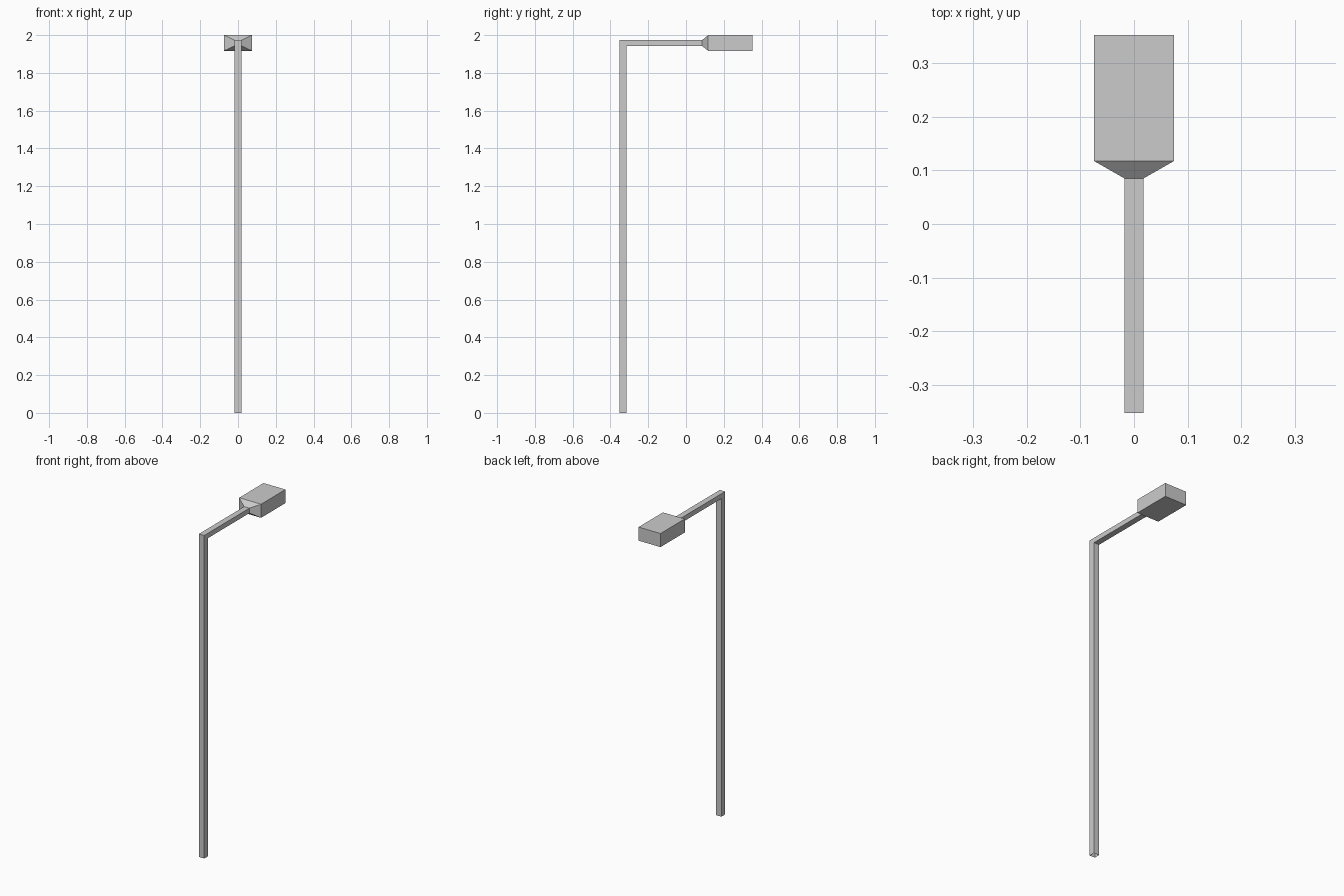
import bpy
import bmesh

if "Cube" in bpy.data.objects:
    bpy.data.objects.remove(bpy.data.objects["Cube"])


def loft(name, sections, cap_end=False):
    """Skin rectangular sections given as (half width, outer (y, z), inner (y, z))."""
    bm = bmesh.new()
    rings = []
    for w, outer, inner in sections:
        corners = [(-w, *outer), (w, *outer), (w, *inner), (-w, *inner)]
        rings.append([bm.verts.new(c) for c in corners])
    for a, b in zip(rings, rings[1:]):
        for i in range(4):
            j = (i + 1) % 4
            bm.faces.new((a[i], a[j], b[j], b[i]))
    if cap_end:
        bm.faces.new(rings[-1])
    bmesh.ops.recalc_face_normals(bm, faces=bm.faces)
    mesh = bpy.data.meshes.new(name)
    bm.to_mesh(mesh)
    bm.free()
    obj = bpy.data.objects.new(name, mesh)
    bpy.context.collection.objects.link(obj)
    return obj


HALF = 0.018
arm_end = (HALF, (0.085, 1.973), (0.085, 1.943))

# Square post with a mitred corner into the horizontal arm, open at the foot
loft("post_and_arm", [
    (HALF, (-0.352, 0), (-0.316, 0)),
    (HALF, (-0.352, 1.973), (-0.316, 1.943)),
    arm_end,
])

# Lamp head: flared neck, then a plain box
loft("lamp_head", [
    arm_end,
    (0.074, (0.117, 2.0), (0.117, 1.917)),
    (0.074, (0.352, 2.0), (0.352, 1.917)),
], cap_end=True)
